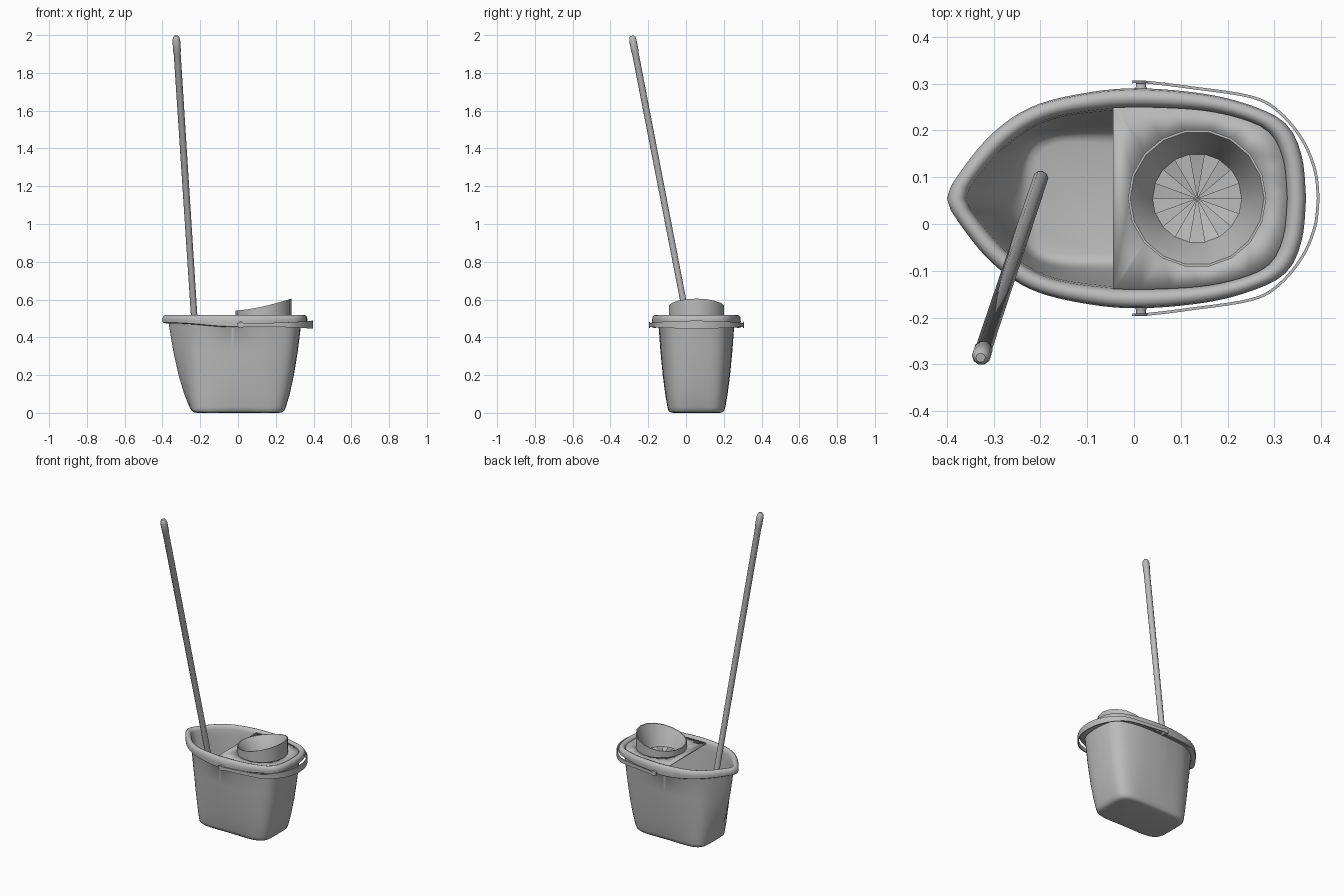
import bpy, bmesh, math
from mathutils import Vector

cube = bpy.data.objects.get("Cube")
if cube:
    bpy.data.objects.remove(cube, do_unlink=True)

CY = 0.055          # bucket centre line in y
N = 96              # points round the bucket

grey = bpy.data.materials.new("plain_grey")
grey.use_nodes = True
grey.diffuse_color = (0.5, 0.5, 0.5, 1)
grey.node_tree.nodes["Principled BSDF"].inputs["Base Color"].default_value = (0.5, 0.5, 0.5, 1)


def finish(name, bm, angle=40):
    bmesh.ops.recalc_face_normals(bm, faces=bm.faces[:])
    mesh = bpy.data.meshes.new(name)
    bm.to_mesh(mesh)
    bm.free()
    mesh.materials.append(grey)
    obj = bpy.data.objects.new(name, mesh)
    bpy.context.collection.objects.link(obj)
    bpy.ops.object.select_all(action='DESELECT')
    obj.select_set(True)
    bpy.context.view_layer.objects.active = obj
    bpy.ops.object.shade_smooth_by_angle(angle=math.radians(angle))
    return obj


def loft(bm, rings, cap_start=True, cap_end=True, skip=None):
    """Bridge a list of closed rings; skip(ring, segment) leaves openings."""
    loops = [[bm.verts.new(p) for p in ring] for ring in rings]
    count = len(loops[0])
    for i in range(len(loops) - 1):
        a, b = loops[i], loops[i + 1]
        for k in range(count):
            if skip and skip(i, k):
                continue
            j = (k + 1) % count
            bm.faces.new((a[k], a[j], b[j], b[k]))
    if cap_start:
        bm.faces.new(loops[0][::-1])
    if cap_end:
        bm.faces.new(loops[-1])


def spline(pts, steps=12):
    """Smooth curve through the points."""
    out = []
    for i in range(len(pts) - 1):
        p0, p1 = pts[max(i - 1, 0)], pts[i]
        p2, p3 = pts[i + 1], pts[min(i + 2, len(pts) - 1)]
        for s in range(steps):
            t = s / steps
            out.append(0.5 * (2 * p1 + (p2 - p0) * t + (2 * p0 - 5 * p1 + 4 * p2 - p3) * t * t
                              + (3 * p1 - p0 - 3 * p2 + p3) * t ** 3))
    return out + [pts[-1]]


# Half outline of the rim: round at the back end, pointed at the spout
half = spline([Vector(p) for p in (
    (0.368, 0), (0.36, 0.085), (0.333, 0.15), (0.28, 0.187), (0.17, 0.22), (0.02, 0.235),
    (-0.1, 0.226), (-0.22, 0.195), (-0.31, 0.132), (-0.385, 0.037), (-0.4, 0))])


def rim_radius(a):
    a = abs(math.remainder(a, 2 * math.pi))
    for p, q in zip(half, half[1:]):
        a0, a1 = math.atan2(p.y, p.x), math.atan2(q.y, q.x)
        if a0 <= a <= a1 + 1e-6:
            t = (a - a0) / max(a1 - a0, 1e-9)
            return p.lerp(q, t).length
    return half[-1].length


angles = [2 * math.pi * k / N for k in range(N)]
radii = [rim_radius(a) for a in angles]


def rim_ring(inset, z, dip=0.0):
    ring = []
    for a, r in zip(angles, radii):
        x, y = (r - inset) * math.cos(a), (r - inset) * math.sin(a)
        ring.append((x, y + CY, z - dip * math.exp(-((x + 0.03) / 0.2) ** 2)))
    return ring


def wall_ring(t, z, inset=0.0):
    """Blend from a rounded rectangle at the floor to the rim outline."""
    ring = []
    for a, r in zip(angles, radii):
        c, s = math.cos(a), math.sin(a)
        box = (abs(c / 0.245) ** 5 + abs(s / 0.148) ** 5) ** -0.2
        rad = box * (1 - t) + (r - 0.035) * t - inset
        ring.append((rad * c, rad * s + CY, z))
    return ring


# Bucket: outer wall, rolled rim, inner wall and floor in one skin
levels = [(0.012, 0), (0.03, 0.1), (0.1, 0.33), (0.2, 0.58), (0.33, 0.82), (0.46, 1)]
rings = [wall_ring(0, 0, 0.03), wall_ring(0, 0.003, 0.012)]
rings += [wall_ring(t, z) for z, t in levels]
rings += [rim_ring(0.033, 0.474, 0.012), rim_ring(0.008, 0.476, 0.022), rim_ring(0.002, 0.48, 0.022),
          rim_ring(0, 0.495, 0.01), rim_ring(0.003, 0.508), rim_ring(0.01, 0.516),
          rim_ring(0.02, 0.519), rim_ring(0.03, 0.516), rim_ring(0.037, 0.508), rim_ring(0.041, 0.495)]
rings += [wall_ring(t, z, 0.01) for z, t in reversed(levels[1:])]
rings += [wall_ring(0, 0.018, 0.018), wall_ring(0, 0.014, 0.035)]
bm = bmesh.new()
loft(bm, rings)
finish("bucket", bm)

# Wringer plate: back part of the inner outline with a round opening
SEG = 18
BX, BR = 0.135, 0.148


def circle(r, height):
    pts = []
    for k in range(SEG):
        a = 2 * math.pi * k / SEG
        x = BX + r * math.cos(a)
        pts.append((x, CY + r * math.sin(a), height(x)))
    return pts


def loop_edges(bm, pts):
    vs = [bm.verts.new(p) for p in pts]
    return [bm.edges.new((vs[i - 1], vs[i])) for i in range(len(vs))]


PLATE_X, PLATE_Z = -0.045, 0.502
inner = [p for p in rim_ring(0.04, PLATE_Z)]
kept = [p for p in inner if p[0] > PLATE_X]
side = min(kept, key=lambda p: p[0])
dy = abs(side[1] - CY)
start = next(i for i, p in enumerate(inner) if p[0] <= PLATE_X)
upper = inner[:start]
lower = [(x, 2 * CY - y, z) for x, y, z in upper[1:]][::-1]
outline = upper + [(PLATE_X, CY + dy, PLATE_Z), (PLATE_X, CY - dy, PLATE_Z)] + lower
bm = bmesh.new()
edges = loop_edges(bm, outline) + loop_edges(bm, circle(BR - 0.004, lambda x: PLATE_Z))
bmesh.ops.triangle_fill(bm, use_beauty=True, use_dissolve=False, edges=edges)
plate = finish("wringer_plate", bm)
mod = plate.modifiers.new("thickness", 'SOLIDIFY')
mod.thickness = 0.008
mod.offset = 0


# Wringer bowl: slanted lip, conical inside, nine wedge slots
def lip(x):
    return 0.542 + 0.063 * max((x - BX + BR) / (2 * BR), 0) ** 1.5


bowl = [circle(BR, lambda x: 0.495), circle(BR, lip), circle(BR - 0.005, lip),
        circle(0.122, lambda x: lip(x) * 0.5 + 0.245),
        circle(0.095, lambda x: 0.465), circle(0.002, lambda x: 0.44)]
bm = bmesh.new()
loft(bm, bowl, cap_start=False, skip=lambda i, k: i == 4 and k % 2 == 1)
finish("wringer_bowl", bm, 30)

# Carrying handle: thin strip from pivot to pivot, taller at the back
quarter = spline([Vector(p) for p in (
    (-0.004, 0.249), (0.03, 0.248), (0.12, 0.237), (0.25, 0.217), (0.31, 0.185),
    (0.36, 0.125), (0.387, 0.06), (0.394, 0))], 5)
path = quarter + [Vector((p.x, -p.y)) for p in quarter[-2::-1]]
bm = bmesh.new()
rings = []
for i, p in enumerate(path):
    d = (path[min(i + 1, len(path) - 1)] - path[max(i - 1, 0)]).normalized()
    n = Vector((-d.y, d.x)) * 0.003
    grow = max(p.x, 0) / 0.394
    h = 0.01 + 0.011 * grow ** 3
    zc = 0.465 + 0.002 * grow
    rings.append([(p.x + s * n.x, p.y + CY + s * n.y, zc + u * h)
                  for s, u in ((-1, -1), (1, -1), (1, 1), (-1, 1))])
loft(bm, rings)
finish("carrying_handle", bm)

# Handle pivots on both sides
for label, sgn in (("left", 1), ("right", -1)):
    bm = bmesh.new()
    rings = [[(0.015 + r * math.cos(a), CY + sgn * y, 0.466 + r * math.sin(a))
              for a in (2 * math.pi * k / 16 for k in range(16))]
             for y, r in ((0.215, 0.016), (0.232, 0.015), (0.238, 0.011), (0.246, 0.011),
                          (0.247, 0.017), (0.251, 0.016))]
    loft(bm, rings)
    finish("handle_pivot_" + ("back" if sgn > 0 else "front"), bm)

# Mop stick: tapered pole leaning out of the bucket, with a rounded end grip
foot, tip = Vector((-0.2, 0.097, 0.018)), Vector((-0.328, -0.286, 1.996))
axis = tip - foot
u = axis.cross(Vector((0, 1, 0))).normalized()
v = axis.cross(u).normalized()
bm = bmesh.new()
rings = []
for t, r in ((0, 0.0165), (0.955, 0.0185), (0.957, 0.0205), (0.987, 0.0205), (0.996, 0.017), (1, 0.01)):
    rings.append([foot + axis * t + r * (u * math.cos(a) + v * math.sin(a))
                  for a in (2 * math.pi * k / 10 for k in range(10))])
loft(bm, rings)
finish("mop_stick", bm)
